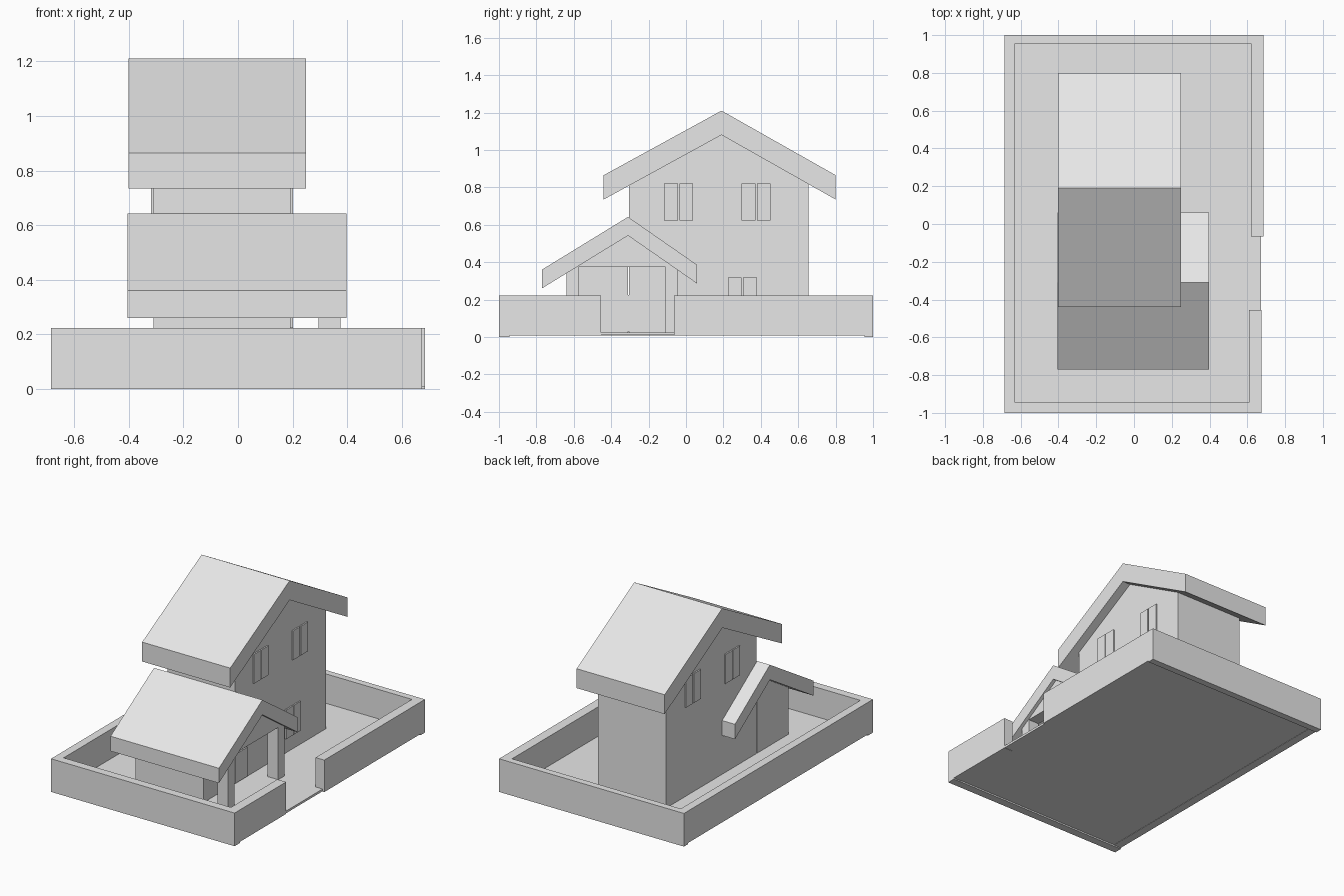
import bpy

cube = bpy.data.objects.get("Cube")
if cube:
    bpy.data.objects.remove(cube, do_unlink=True)

GREY = (0.8, 0.8, 0.8, 1.0)
mat = bpy.data.materials.new("plain grey")
mat.use_nodes = True
mat.diffuse_color = GREY
mat.node_tree.nodes["Principled BSDF"].inputs["Base Color"].default_value = GREY


def prism(name, profile, x0, x1):
    """Extrude a (y, z) outline, listed counter-clockwise seen from +x, along x."""
    n = len(profile)
    verts = [(x, y, z) for x in (x0, x1) for y, z in profile]
    faces = [tuple(reversed(range(n))), tuple(range(n, 2 * n))]
    faces += [(i, (i + 1) % n, (i + 1) % n + n, i + n) for i in range(n)]
    mesh = bpy.data.meshes.new(name)
    mesh.from_pydata(verts, [], faces)
    mesh.materials.append(mat)
    obj = bpy.data.objects.new(name, mesh)
    bpy.context.collection.objects.link(obj)
    return obj


def box(name, x0, x1, y0, y1, z0, z1):
    return prism(name, [(y0, z0), (y1, z0), (y1, z1), (y0, z1)], x0, x1)


def roof(name, x0, x1, front, ridge, back, thick):
    """Chevron roof from three (y, z) points on its upper surface."""
    lower = [(y, z - thick) for y, z in (front, ridge, back)]
    return prism(name, lower + [back, ridge, front], x0, x1)


# Yard floor and surrounding wall, with a gateway on the left side
TOP = 0.222
box("yard_floor", -0.67, 0.672, -0.97, 0.97, 0.01, 0.025)
box("yard_wall_front", -0.685, 0.675, -1.0, -0.945, 0, TOP)
box("yard_wall_back", -0.685, 0.685, 0.955, 1.0, 0, TOP)
box("yard_wall_right", -0.685, -0.63, -0.945, 0.955, 0.008, TOP)
box("yard_wall_left_front", 0.61, 0.675, -0.945, -0.455, 0.008, TOP)
box("yard_wall_left_back", 0.62, 0.685, -0.065, 0.955, 0.008, TOP)

# Main house with gable ends
X0, X1 = -0.31, 0.192
prism("house_walls", [(-0.305, 0.02), (0.655, 0.02), (0.655, 0.83),
                      (0.19, 1.085), (-0.305, 0.815)], X0, X1)
roof("house_roof", -0.402, 0.25, (-0.44, 0.865), (0.19, 1.21), (0.80, 0.865), 0.13)

# Front wing and the low roof that also covers the porch
prism("wing_walls", [(-0.64, 0.02), (-0.31, 0.02), (-0.31, 0.55),
                     (-0.64, 0.345)], X0, X1)
roof("porch_roof", -0.405, 0.398, (-0.77, 0.36), (-0.31, 0.642), (0.06, 0.385), 0.1)

# Porch frame: one outline for both posts and the gable above them
prism("porch_frame", [(-0.64, 0.02), (-0.575, 0.02), (-0.575, 0.375), (-0.11, 0.375),
                      (-0.11, 0.02), (-0.045, 0.02), (-0.045, 0.365),
                      (-0.31, 0.545), (-0.64, 0.345)], 0.295, 0.375)

# Door under the porch
box("door", X1, X1 + 0.008, -0.31, -0.185, 0.03, 0.225)


def window(name, side, y, z):
    """Two thin sashes standing just off a side wall."""
    x0, x1 = (X1, X1 + 0.009) if side > 0 else (X0 - 0.009, X0)
    for label, a, b in (("front", -0.078, -0.004), ("back", 0.004, 0.078)):
        box(f"{name}_{label}_sash", x0, x1, y + a, y + b, z - 0.098, z + 0.098)


# Upper windows on both sides, one lower window on the left
for side, word in ((1, "left"), (-1, "right")):
    window(f"{word}_front_window", side, -0.04, 0.722)
    window(f"{word}_back_window", side, 0.375, 0.722)
window("left_lower_window", 1, 0.302, 0.22)
